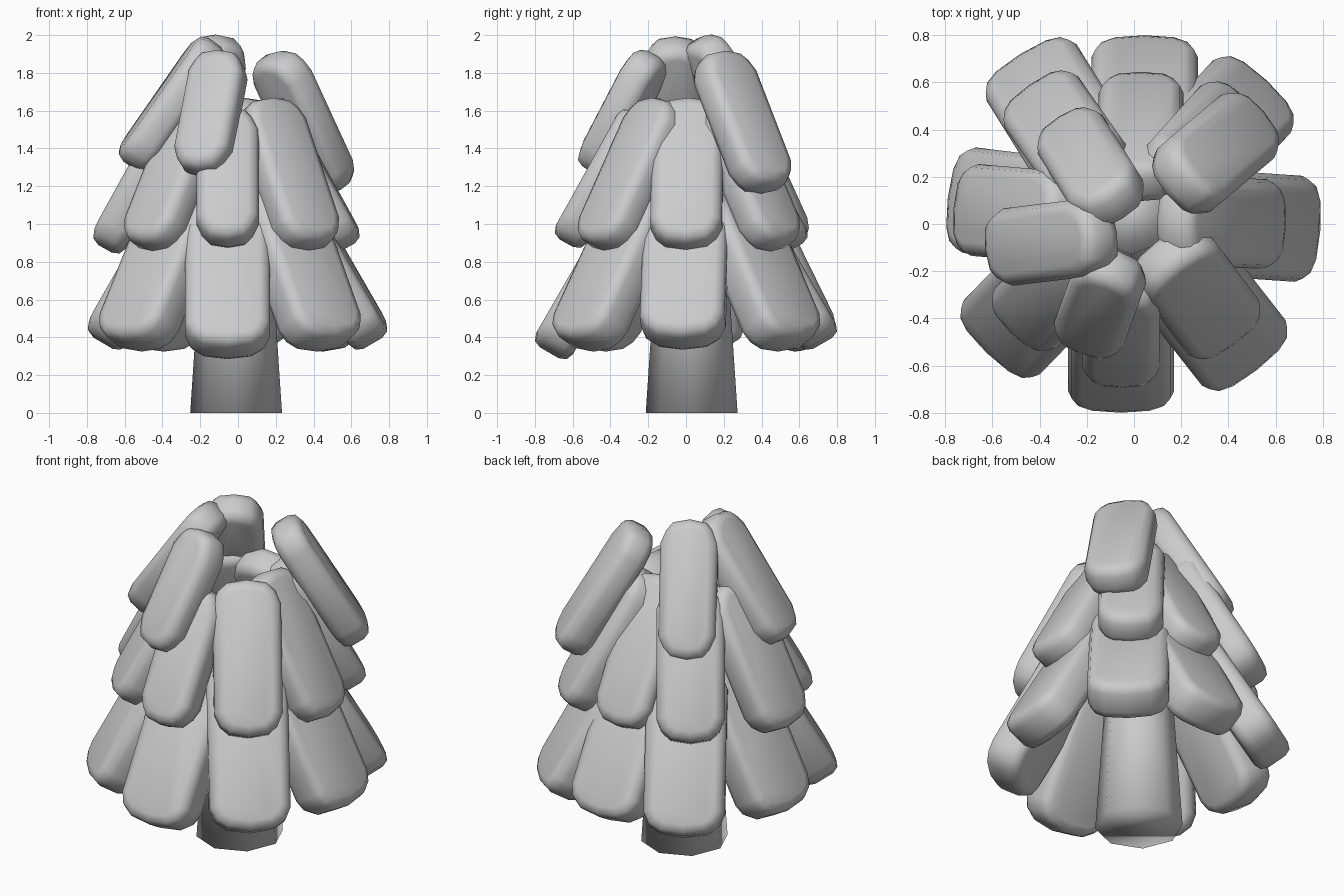
import bpy, bmesh, math
from mathutils import Matrix, Vector

if "Cube" in bpy.data.objects:
    bpy.data.objects.remove(bpy.data.objects["Cube"])

grey = bpy.data.materials.new("plain_grey")
grey.diffuse_color = (0.6, 0.6, 0.6, 1)
grey.use_nodes = True
grey.node_tree.nodes["Principled BSDF"].inputs["Base Color"].default_value = grey.diffuse_color


def finish(bm, name, angle):
    me = bpy.data.meshes.new(name)
    bmesh.ops.recalc_face_normals(bm, faces=bm.faces)
    bm.to_mesh(me)
    bm.free()
    me.materials.append(grey)
    ob = bpy.data.objects.new(name, me)
    bpy.context.collection.objects.link(ob)
    bpy.ops.object.select_all(action='DESELECT')
    ob.select_set(True)
    bpy.context.view_layer.objects.active = ob
    bpy.ops.object.shade_smooth_by_angle(angle=math.radians(angle))
    return ob


# Rounded slab leaning inward; (x, y, z) is the centre of its lower end
def slab(name, x, y, z, azimuth, tilt, length, width, thick):
    a, t = math.radians(azimuth), math.radians(tilt)
    up = Vector((-math.cos(a) * math.cos(t), -math.sin(a) * math.cos(t), math.sin(t)))
    side = Vector((-math.sin(a), math.cos(a), 0))
    out = side.cross(up)
    rot = Matrix((side, out, up)).transposed().to_4x4()
    # outline with bulging ends, as a quarter mirrored four ways
    w, h = width / 2, length / 2
    quarter = [(w, h - 0.085), (w - 0.03, h - 0.015), (w * 0.58, h + 0.03)]
    end = quarter + [(0, h + 0.048)] + [(-px, pz) for px, pz in reversed(quarter)]
    outline = end + [(-px, -pz) for px, pz in end]
    bm = bmesh.new()
    face = bm.faces.new([bm.verts.new((px, -thick / 2, pz)) for px, pz in outline])
    ext = bmesh.ops.extrude_face_region(bm, geom=[face])
    bmesh.ops.translate(bm, vec=(0, thick, 0),
                        verts=[v for v in ext["geom"] if isinstance(v, bmesh.types.BMVert)])
    bmesh.ops.recalc_face_normals(bm, faces=bm.faces)
    # round both rims
    rim = [e for e in bm.edges
           if abs(e.verts[0].co.y - e.verts[1].co.y) < thick * 0.1]
    bmesh.ops.bevel(bm, geom=rim, offset=0.055, segments=2, profile=0.5, affect='EDGES')
    bm.transform(Matrix.Translation(Vector((x, y, z)) + up * length / 2) @ rot)
    finish(bm, name, 60)


# Tapered trunk, shaded smoothly across its base
bm = bmesh.new()
bmesh.ops.create_cone(bm, cap_ends=True, segments=8, radius1=0.243, radius2=0.16, depth=1.25,
                      matrix=Matrix.Translation((-0.01, 0.03, 0.625)))
finish(bm, "trunk", 180)

# Lower ring of foliage: x, y, z, azimuth
lower = [(0.69, -0.02, 0.41, -4), (0.495, 0.535, 0.40, 47), (0.045, 0.70, 0.41, 90),
         (-0.43, 0.635, 0.40, 122), (-0.69, 0.10, 0.41, 173), (-0.555, -0.475, 0.40, 226),
         (-0.055, -0.70, 0.36, 270), (0.46, -0.54, 0.40, 308)]
for i, (x, y, z, a) in enumerate(lower):
    slab(f"lower_foliage_{i + 1}", x, y, z, a, 60, 0.86, 0.45, 0.225)

# Middle ring of foliage: x, y, z, azimuth, width, length
middle = [(0.56, 0.0, 0.92, -2, 0.38, 0.78), (0.42, 0.47, 0.92, 48, 0.36, 0.78),
          (0.03, 0.56, 0.92, 90, 0.36, 0.78), (-0.395, 0.52, 0.92, 125, 0.38, 0.78),
          (-0.68, 0.06, 0.91, 175, 0.39, 0.78), (-0.465, -0.40, 0.92, 225, 0.36, 0.78),
          (-0.055, -0.61, 0.94, 270, 0.33, 0.70), (0.38, -0.44, 0.92, 307, 0.38, 0.78)]
for i, (x, y, z, a, w, l) in enumerate(middle):
    slab(f"middle_foliage_{i + 1}", x, y, z, a, 61, l, w, 0.19)

# Top tuft: x, y, z, azimuth, tilt, length, width
top = [(0.49, 0.42, 1.225, 40, 59, 0.73, 0.35), (-0.275, 0.385, 1.34, 122, 60, 0.69, 0.32),
       (-0.55, -0.10, 1.35, 187, 55, 0.70, 0.33), (-0.195, -0.475, 1.315, 250, 61, 0.62, 0.31)]
for i, (x, y, z, a, t, l, w) in enumerate(top):
    slab(f"top_foliage_{i + 1}", x, y, z, a, t, l, w, 0.185)
